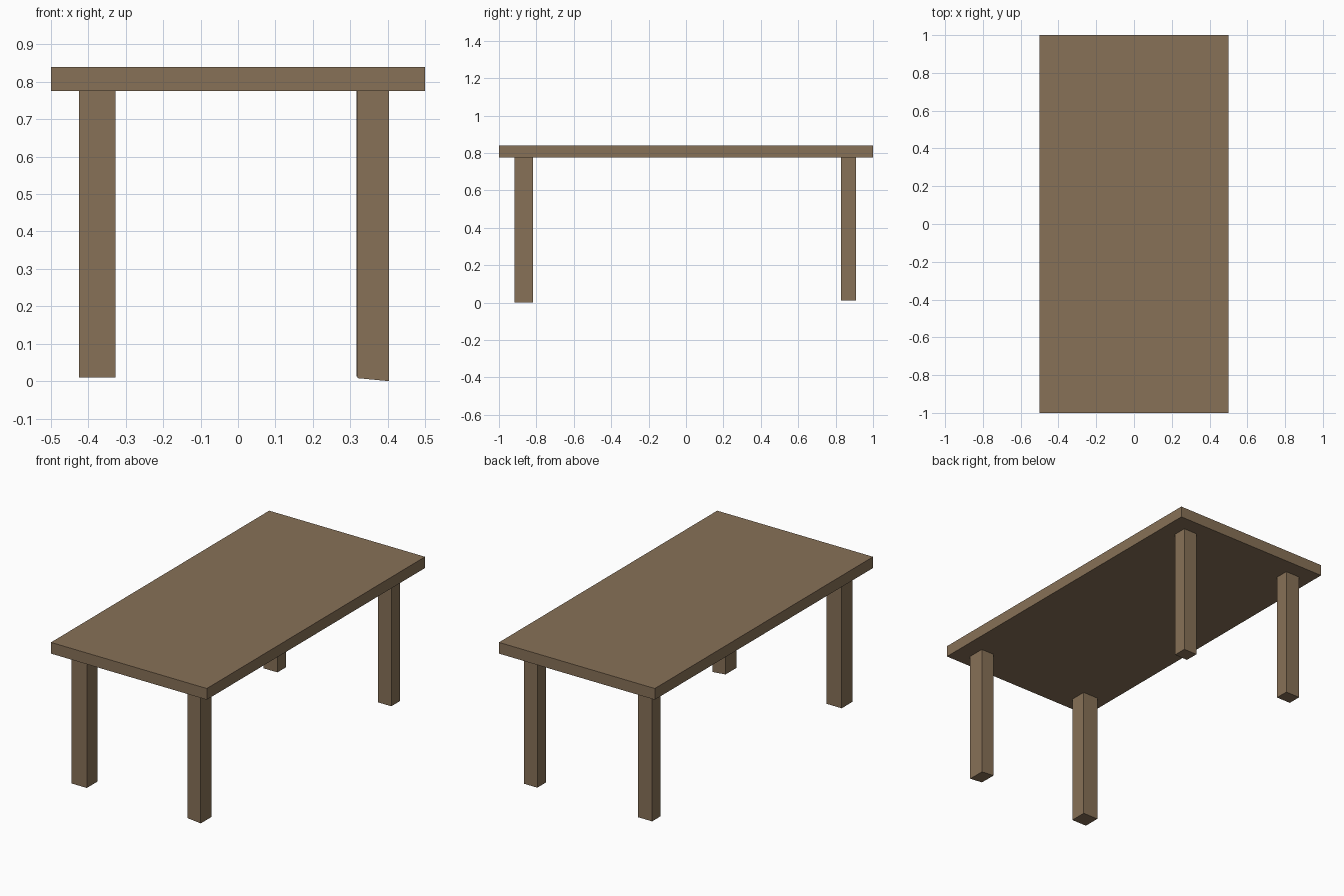
import bpy
import bmesh

if "Cube" in bpy.data.objects:
    bpy.data.objects.remove(bpy.data.objects["Cube"])

wood = bpy.data.materials.new("wood")
wood.diffuse_color = (0.245, 0.165, 0.096, 1)
wood.use_nodes = True
wood.node_tree.nodes["Principled BSDF"].inputs["Base Color"].default_value = wood.diffuse_color


def box(name, x, y, z, drop=0.0):
    """Box from axis ranges; drop lowers the bottom edge at the high-x side."""
    bm = bmesh.new()
    bmesh.ops.create_cube(bm, size=1)
    for v in bm.verts:
        right, back, top = (c > 0 for c in v.co)
        v.co = (x[right], y[back], z[top])
        if right and not top:
            v.co.z -= drop
    mesh = bpy.data.meshes.new(name)
    bm.to_mesh(mesh)
    bm.free()
    mesh.materials.append(wood)
    obj = bpy.data.objects.new(name, mesh)
    bpy.context.collection.objects.link(obj)


# Table top
box("table_top", (-0.5, 0.5), (-1, 1), (0.775, 0.84))

# Four slightly uneven legs: name, x range, y range, bottom, slant of foot
legs = [
    ("front_left_leg", (-0.425, -0.328), (-0.917, -0.82), 0.01, 0),
    ("front_right_leg", (0.319, 0.403), (-0.917, -0.818), 0.008, 0.008),
    ("back_left_leg", (-0.419, -0.328), (0.83, 0.909), 0.013, 0),
    ("back_right_leg", (0.317, 0.403), (0.83, 0.91), 0.012, 0),
]
for name, x, y, bottom, drop in legs:
    box(name, x, y, (bottom, 0.775), drop)
